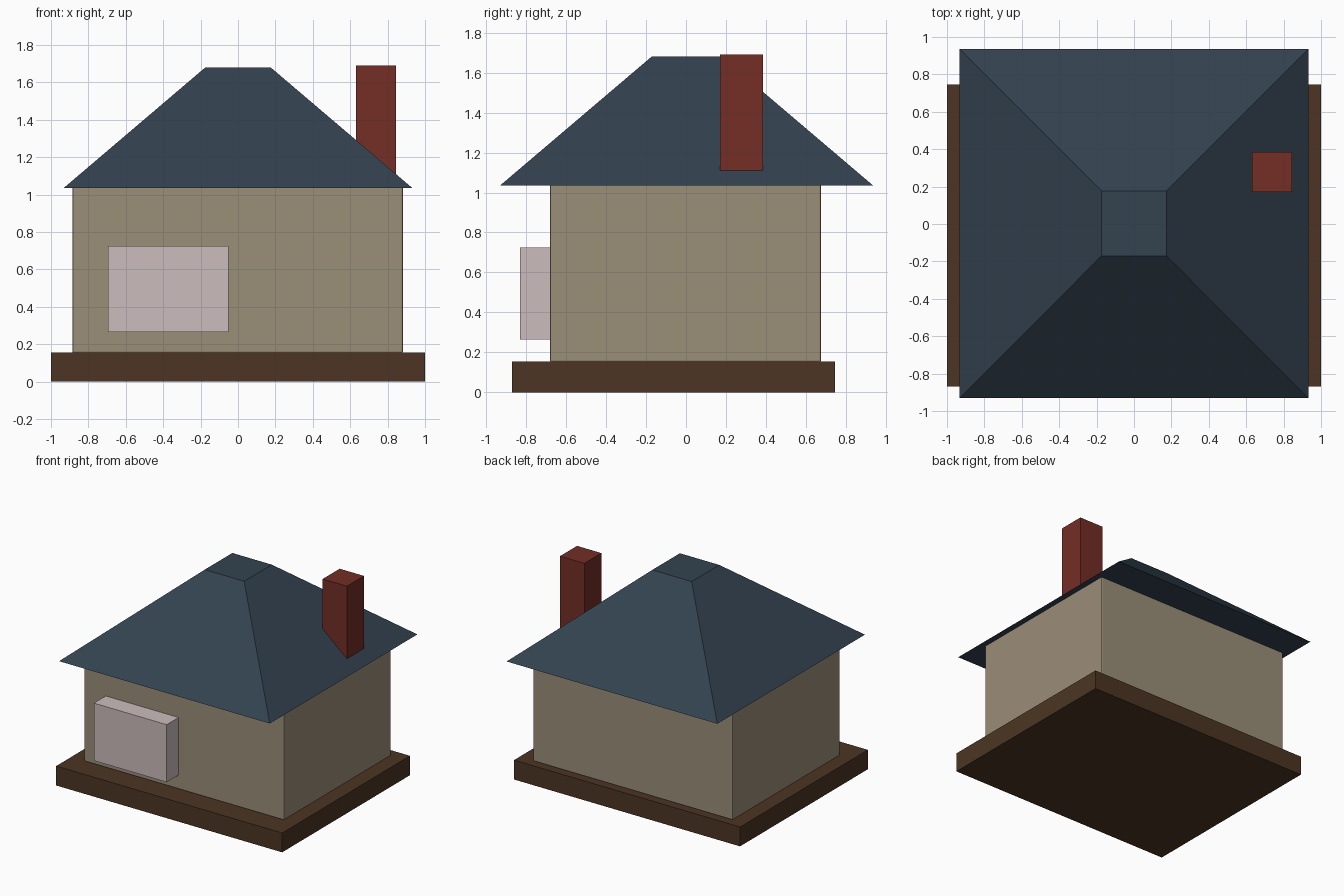
import bpy
import bmesh

cube = bpy.data.objects.get("Cube")
if cube:
    bpy.data.objects.remove(cube, do_unlink=True)


def material(name, srgb):
    """Flat colour given as 8-bit sRGB, stored as linear values."""
    lin = [((c / 255 + 0.055) / 1.055) ** 2.4 for c in srgb]
    mat = bpy.data.materials.new(name)
    mat.use_nodes = True
    mat.diffuse_color = (*lin, 1)
    bsdf = next(n for n in mat.node_tree.nodes if n.type == 'BSDF_PRINCIPLED')
    bsdf.inputs["Base Color"].default_value = (*lin, 1)
    return mat


def block(name, x, y, z, mat, top_scale=1.0, bevel=0.0):
    """Box between the given ranges, with an optionally tapered top."""
    bm = bmesh.new()
    bmesh.ops.create_cube(bm, size=1)
    for v in bm.verts:
        if v.co.z > 0:
            v.co.x *= top_scale
            v.co.y *= top_scale
        for i, (lo, hi) in enumerate((x, y, z)):
            v.co[i] *= hi - lo
    mesh = bpy.data.meshes.new(name)
    bm.to_mesh(mesh)
    bm.free()
    mesh.materials.append(mat)
    obj = bpy.data.objects.new(name, mesh)
    obj.location = [(lo + hi) / 2 for lo, hi in (x, y, z)]
    bpy.context.collection.objects.link(obj)
    if bevel:
        mod = obj.modifiers.new("edge_bevel", 'BEVEL')
        mod.width = bevel
        mod.segments = 2
    return obj


wood = material("dark_brown", (76, 53, 35))
plaster = material("beige", (155, 142, 121))
slate = material("slate_blue", (51, 66, 79))
brick = material("brick_red", (115, 46, 37))
pale = material("pale_pink", (204, 188, 188))

# Foundation and walls
block("foundation", (-1, 1), (-0.87, 0.745), (0, 0.155), wood)
block("walls", (-0.885, 0.882), (-0.68, 0.675), (0.152, 1.045), plaster, bevel=0.008)

# Hipped roof with a flat top
block("roof", (-0.932, 0.932), (-0.93, 0.936), (1.035, 1.68), slate, top_scale=0.187)

# Chimney through the roof slope
block("chimney", (0.63, 0.845), (0.17, 0.385), (1.05, 1.69), brick)

# Projecting front window box
block("window_box", (-0.695, -0.05), (-0.83, -0.66), (0.265, 0.725), pale)
